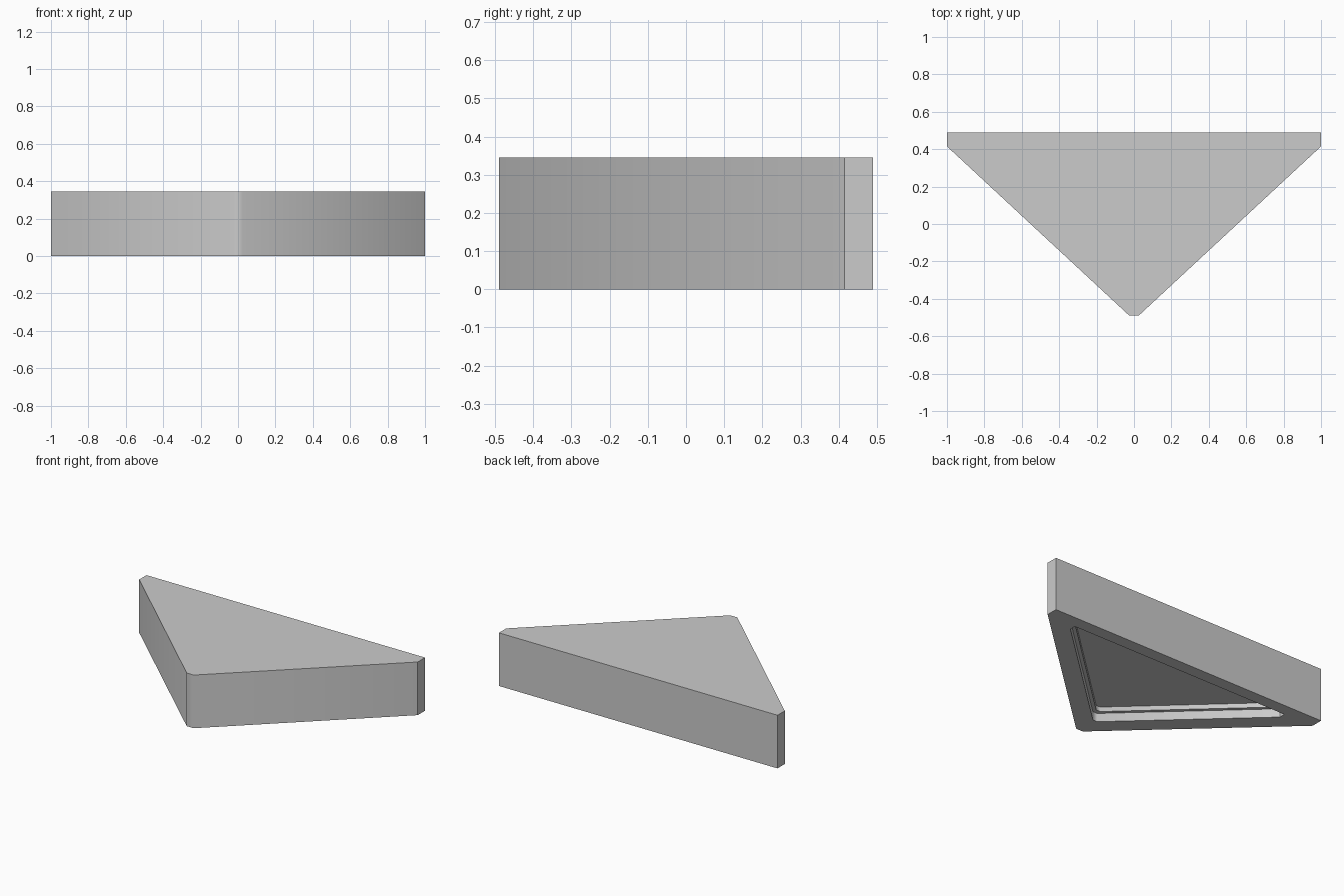
import bpy, bmesh, math

if "Cube" in bpy.data.objects:
    bpy.data.objects.remove(bpy.data.objects["Cube"])

# Plain grey body colour
grey = bpy.data.materials.new("light_grey")
grey.diffuse_color = (0.6, 0.6, 0.6, 1)
grey.use_nodes = True
grey.node_tree.nodes["Principled BSDF"].inputs["Base Color"].default_value = grey.diffuse_color


def outline(half_width, back, shoulder, tip, tip_half):
    """Clipped triangle, counter-clockwise from above."""
    right = [(tip_half, tip), (half_width, shoulder), (half_width, back)]
    return right + [(-x, y) for x, y in reversed(right)]


outer = outline(1.0, 0.49, 0.415, -0.49, 0.025)
recess = outline(0.79, 0.41, 0.37, -0.35, 0.016)
inner = outline(0.745, 0.39, 0.358, -0.322, 0.015)

# Profile from the top, down the walls, then up into the stepped underside
levels = [(outer, 0.345), (outer, 0.0), (recess, 0.0),
          (recess, 0.055), (inner, 0.055), (inner, 0.085)]

bm = bmesh.new()
rings = [[bm.verts.new((x, y, z)) for x, y in shape] for shape, z in levels]
bm.faces.new(rings[0])                    # top
bm.faces.new(list(reversed(rings[-1])))   # recess floor
for upper, lower in zip(rings, rings[1:]):
    for i in range(len(upper)):
        j = (i + 1) % len(upper)
        bm.faces.new((upper[i], lower[i], lower[j], upper[j]))
bmesh.ops.recalc_face_normals(bm, faces=bm.faces)

mesh = bpy.data.meshes.new("corner_block")
bm.to_mesh(mesh)
bm.free()
mesh.materials.append(grey)
block = bpy.data.objects.new("corner_block", mesh)
bpy.context.collection.objects.link(block)

# Soften only the blunt front tip
bpy.context.view_layer.objects.active = block
block.select_set(True)
bpy.ops.object.shade_smooth_by_angle(angle=math.radians(45))
